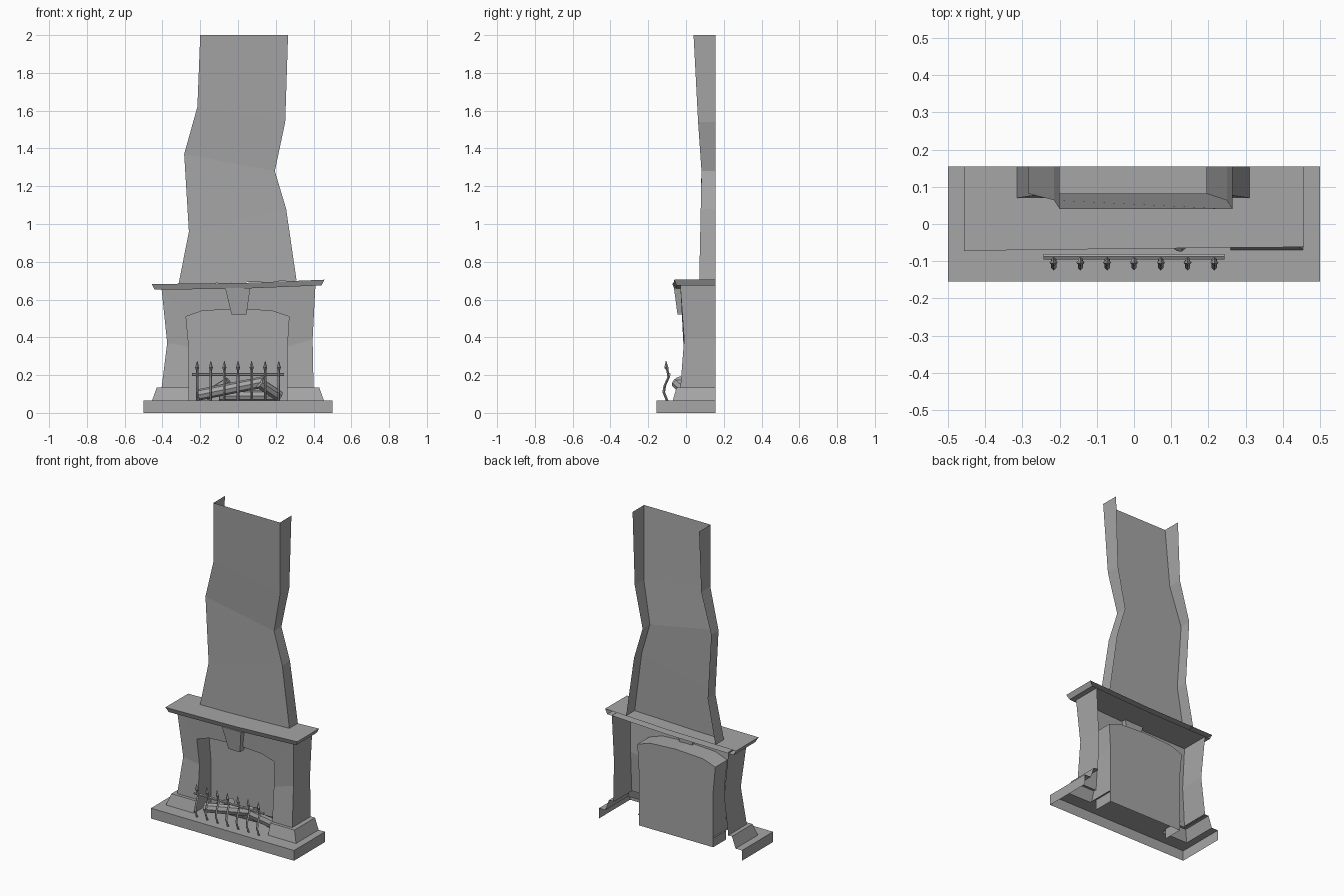
import bpy
import bmesh
from mathutils import Vector

cube = bpy.data.objects.get("Cube")
if cube:
    bpy.data.objects.remove(cube, do_unlink=True)

stone = bpy.data.materials.new("plain_grey")
stone.use_nodes = True
GREY = (0.38, 0.38, 0.38, 1)
stone.diffuse_color = GREY
stone.node_tree.nodes["Principled BSDF"].inputs["Base Color"].default_value = GREY

BACK = 0.155
HEARTH = 0.065


def finish(name, bm):
    """Orient faces to the front and top, then link the object."""
    bmesh.ops.recalc_face_normals(bm, faces=bm.faces)
    total = sum((f.normal * f.calc_area() for f in bm.faces), Vector())
    if total.dot(Vector((0, -1, 0.3))) < -1e-5:
        bmesh.ops.reverse_faces(bm, faces=bm.faces)
    mesh = bpy.data.meshes.new(name)
    bm.to_mesh(mesh)
    bm.free()
    mesh.materials.append(stone)
    obj = bpy.data.objects.new(name, mesh)
    bpy.context.collection.objects.link(obj)
    return obj


def loft(name, rows, closed=False, cap_start=False, cap_end=False):
    """Join rows of points with quads, optionally closing and capping them."""
    bm = bmesh.new()
    grid = [[bm.verts.new(p) for p in row] for row in rows]
    n = len(rows[0])
    for a, b in zip(grid, grid[1:]):
        for i in range(n if closed else n - 1):
            j = (i + 1) % n
            bm.faces.new((a[i], a[j], b[j], b[i]))
    if cap_start:
        bm.faces.new(grid[0])
    if cap_end:
        bm.faces.new(grid[-1])
    return finish(name, bm)


def tube(name, path, radii, sides):
    """Capped tube along a path; each ring is square to the whole path."""
    path = [Vector(p) for p in path]
    turn = (path[-1] - path[0]).to_track_quat('Z', 'Y')
    bm = bmesh.new()
    rings = []
    for p, r in zip(path, radii):
        ring = bmesh.ops.create_circle(bm, segments=sides, radius=r)["verts"]
        for v in ring:
            v.co = p + turn @ v.co
        rings.append(ring)
    for a, b in zip(rings, rings[1:]):
        for i in range(sides):
            j = (i + 1) % sides
            bm.faces.new((a[i], a[j], b[j], b[i]))
    bm.faces.new(rings[0])
    bm.faces.new(rings[-1])
    return finish(name, bm)


def u_path(half, front, z):
    """Open-backed outline at one height."""
    return [(-half, BACK, z), (-half, front, z), (half, front, z), (half, BACK, z)]


# Base slab, open at the back and underneath
loft("base_slab", [u_path(0.5, -BACK, 0), u_path(0.5, -BACK, HEARTH),
                   u_path(0.455, -0.07, HEARTH)])
loft("hearth_floor", [[(-0.27, y, HEARTH), (0.27, y, HEARTH)] for y in (-0.07, 0.1)])

# Stepped plinths under both pillars
for side, label in ((-1, "right"), (1, "left")):
    def foot(outer, front, z):
        return [(side * x, y, z) for x, y in
                ((0.26, 0), (0.26, front), (outer, front), (outer, BACK))]
    loft(label + "_plinth", [foot(0.455, -0.07, HEARTH), foot(0.43, -0.05, 0.135),
                             foot(0.4, -0.03, 0.135)])


# Surround: bowed front panel around the arched opening, with side walls
def front_y(z):
    return -0.01 - 0.02 * min(1, abs(z - 0.39) / 0.26)


outer = [(-0.405, 0.13), (-0.375, 0.37), (-0.405, 0.66), (-0.18, 0.66), (0, 0.66),
         (0.18, 0.665), (0.41, 0.675), (0.395, 0.39), (0.4, 0.13)]
opening = [(-0.26, 0.13), (-0.26, 0.35), (-0.275, 0.51), (-0.19, 0.54), (0, 0.55),
           (0.18, 0.54), (0.27, 0.51), (0.26, 0.35), (0.26, 0.13)]
loft("surround_front", [[(x, front_y(z), z) for x, z in line] for line in (outer, opening)])
for label, edge in (("right", outer[:3]), ("left", outer[-3:])):
    loft(label + "_side_wall", [[(x, y(z), z) for x, z in edge]
                                for y in (front_y, lambda z: BACK)])

# Firebox recess following the opening, closed behind
recess = [(-0.26, 0)] + opening + [(0.26, 0)]
loft("firebox", [[(x, front_y(z), z) for x, z in recess],
                 [(x, 0.1, z) for x, z in recess]], cap_end=True)

# Mantel shelf, rising slightly to one end, with an undercut edge
shelf = []
for x, inset, top, front in ((-0.457, 0.015, 0.682, -0.072), (0.03, 0, 0.688, -0.066),
                             (0.457, -0.015, 0.705, -0.062)):
    shelf.append([(x, BACK, top), (x, front, top),
                  (x + inset, front + 0.012, top - 0.03), (x + inset, BACK, top - 0.03)])
loft("mantel_shelf", shelf, cap_start=True, cap_end=True)

# Keystone wedge over the arch
loft("keystone", [[(-0.035, 0, 0.522), (-0.035, -0.045, 0.522),
                   (0.045, -0.045, 0.522), (0.045, 0, 0.522)],
                  [(-0.068, 0, 0.662), (-0.068, -0.064, 0.662),
                   (0.065, -0.064, 0.662), (0.065, 0, 0.662)]],
     closed=True, cap_start=True, cap_end=True)

# Crooked chimney breast, open at the back and top
levels = [(-0.315, 0.68, 0.31, 0.7, 0.07), (-0.26, 0.96, 0.255, 1.08, 0.078),
          (-0.285, 1.37, 0.195, 1.28, 0.082), (-0.215, 1.62, 0.25, 1.54, 0.064),
          (-0.2, 2, 0.265, 2, 0.04)]
loft("chimney_breast", [[(l, BACK, zl), (l, y, zl), (r, y, zr), (r, BACK, zr)]
                        for l, zl, r, zr, y in levels])

# Fire grate: wavy spear-tipped bars on one rail
wave = [(-0.1, HEARTH), (-0.118, 0.11), (-0.112, 0.145), (-0.092, 0.19),
        (-0.098, 0.225), (-0.104, 0.24), (-0.106, 0.275)]
thickness = [0.007, 0.007, 0.007, 0.007, 0.006, 0.011, 0.001]
for i in range(7):
    x = (i - 3) * 0.072
    tube("grate_bar_%d" % (i + 1), [(x, y, z) for y, z in wave], thickness, 4)
tube("grate_rail", [(-0.243, -0.088, 0.203), (0.243, -0.088, 0.203)], [0.008, 0.008], 6)

# Stacked logs
logs = [((-0.21, -0.02, 0.095), (0.14, -0.03, 0.165), 0.03),
        ((0.11, -0.05, 0.16), (0.215, 0.03, 0.09), 0.03),
        ((-0.17, 0.05, 0.09), (-0.05, 0, 0.165), 0.025),
        ((-0.1, 0.04, 0.09), (0.2, 0.05, 0.09), 0.028)]
for i, (start, end, radius) in enumerate(logs):
    tube("log_%d" % (i + 1), [start, end], [radius, radius], 8)
